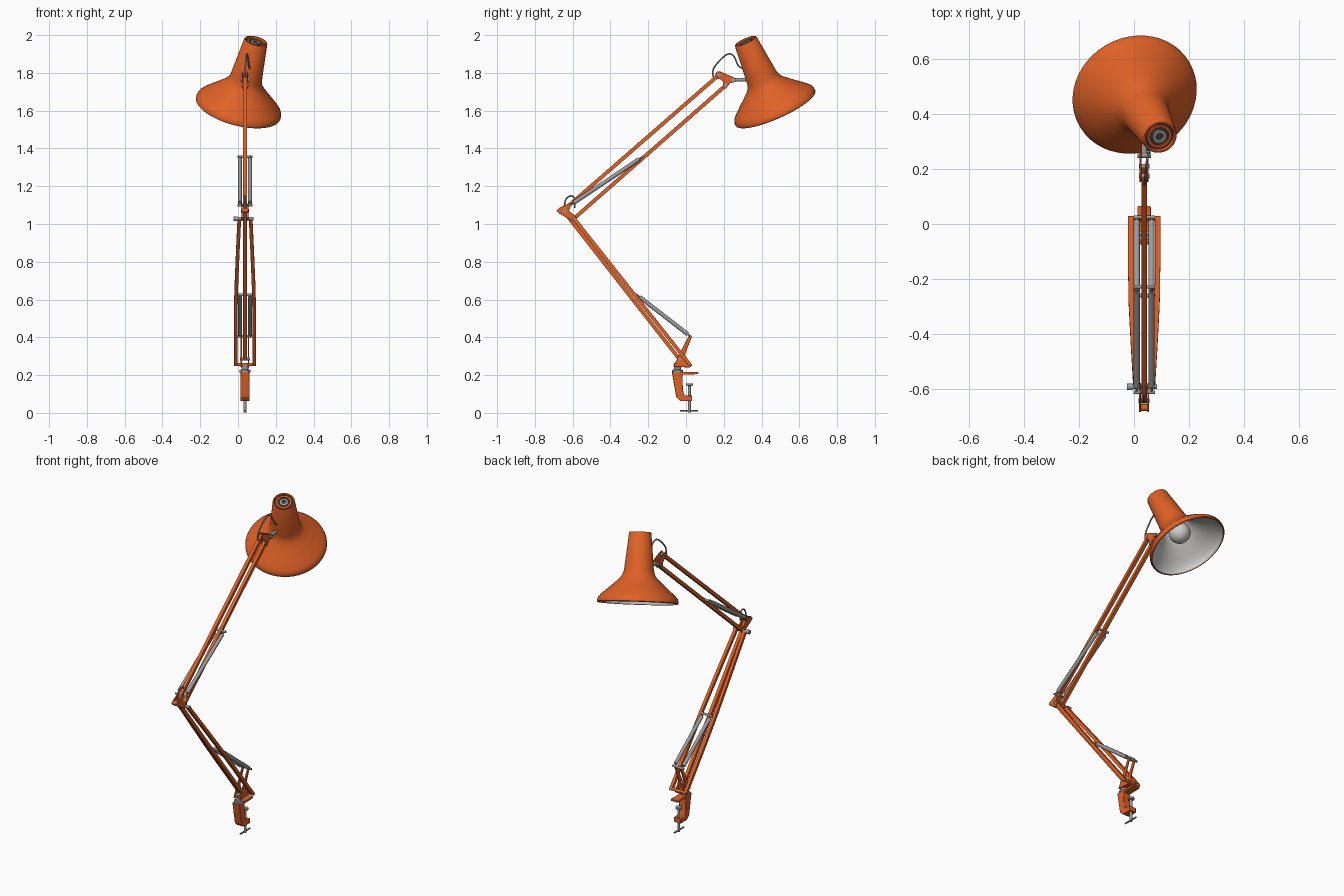
import bpy, bmesh, math
from mathutils import Vector, Matrix

if "Cube" in bpy.data.objects:
    bpy.data.objects.remove(bpy.data.objects["Cube"])

CX = 0.037  # centre plane of the arms


def material(name, r, g, b):
    m = bpy.data.materials.new(name)
    m.diffuse_color = (r, g, b, 1)
    m.use_nodes = True
    m.node_tree.nodes["Principled BSDF"].inputs["Base Color"].default_value = m.diffuse_color
    return m


ORANGE = material("orange paint", 0.74, 0.12, 0.02)
STEEL = material("steel grey", 0.33, 0.33, 0.33)
LINING = material("pale lining", 0.62, 0.61, 0.60)
DARK = material("dark grey", 0.05, 0.045, 0.04)


def finish(name, bm, mats, bevel=0):
    bmesh.ops.recalc_face_normals(bm, faces=bm.faces[:])
    me = bpy.data.meshes.new(name)
    bm.to_mesh(me)
    bm.free()
    for m in mats:
        me.materials.append(m)
    ob = bpy.data.objects.new(name, me)
    bpy.context.collection.objects.link(ob)
    if bevel:
        b = ob.modifiers.new("Bevel", 'BEVEL')
        b.width, b.segments = bevel, 2
    return ob


def sweep(name, pts, r, mat, sides=12):
    """Sweep a round (or square, sides=4) section along a path."""
    pts = [Vector(p) for p in pts]
    bm = bmesh.new()
    rings = []
    if sides == 4:
        r *= math.sqrt(2)
    for i, p in enumerate(pts):
        t = (pts[min(i + 1, len(pts) - 1)] - pts[max(i - 1, 0)]).normalized()
        ref = Vector((1, 0, 0)) if abs(t.x) < 0.9 else Vector((0, 0, 1))
        u = (ref - t * ref.dot(t)).normalized()
        v = t.cross(u)
        ring = []
        for k in range(sides):
            a = math.tau * (k + 0.5) / sides
            ring.append(bm.verts.new(p + r * (u * math.cos(a) + v * math.sin(a))))
        rings.append(ring)
    for a, b in zip(rings, rings[1:]):
        for k in range(sides):
            n = (k + 1) % sides
            bm.faces.new((a[k], a[n], b[n], b[k]))
    bm.faces.new(rings[0])
    bm.faces.new(rings[-1])
    return finish(name, bm, [mat])


def plate(name, outline, x, width, mat, bevel=0.003):
    """Extrude a y-z outline across x."""
    bm = bmesh.new()
    f = bm.faces.new([bm.verts.new((x - width / 2, y, z)) for y, z in outline])
    geo = bmesh.ops.extrude_face_region(bm, geom=[f])["geom"]
    bmesh.ops.translate(bm, vec=(width, 0, 0),
                        verts=[g for g in geo if isinstance(g, bmesh.types.BMVert)])
    return finish(name, bm, [mat], bevel)


def lathe(name, profile, frame, mats, band=None, seg=48):
    """Revolve (radius, height) points; band lists a material per step."""
    bm = bmesh.new()
    rings = []
    for r, z in profile:
        n = 1 if r == 0 else seg
        rings.append([bm.verts.new(frame @ Vector((r * math.cos(math.tau * k / seg),
                      r * math.sin(math.tau * k / seg), z))) for k in range(n)])
    for i, (a, b) in enumerate(zip(rings, rings[1:])):
        for k in range(seg):
            n = (k + 1) % seg
            quad = [a[k % len(a)], a[n % len(a)], b[n % len(b)], b[k % len(b)]]
            f = bm.faces.new(list(dict.fromkeys(quad)))
            f.material_index = band[i] if band else 0
    return finish(name, bm, mats)


def pin(name, y, z, half, r, mat=STEEL):
    return sweep(name, [(CX - half, y, z), (CX + half, y, z)], r, mat)


def smooth_path(pts, steps=6):
    """Catmull-Rom points through a short path."""
    p = [Vector(q) for q in pts]
    p = [p[0]] + p + [p[-1]]
    out = []
    for a, b, c, d in zip(p, p[1:], p[2:], p[3:]):
        for s in range(steps):
            t = s / steps
            out.append(0.5 * (2 * b + (c - a) * t + (2 * a - 5 * b + 4 * c - d) * t * t
                              + (3 * b - a - 3 * c + d) * t ** 3))
    return out + [p[-1]]


# --- desk clamp ---
plate("clamp_body", [(-0.075, 0.217), (0.065, 0.217), (0.065, 0.205), (-0.02, 0.203),
                     (-0.016, 0.12), (-0.008, 0.092), (0.033, 0.092), (0.033, 0.062),
                     (-0.03, 0.062), (-0.052, 0.085)], CX, 0.048, ORANGE)
SY = 0.018
lathe("clamp_screw", [(0, 0), (0.008, 0), (0.008, 0.14), (0.019, 0.143), (0.019, 0.153), (0, 0.153)],
      Matrix.Translation((CX, SY, 0.003)), [STEEL], seg=16)
sweep("clamp_handle", [(CX, SY - 0.05, 0.011), (CX, SY + 0.045, 0.011)], 0.005, STEEL, 8)
lathe("swivel_post", [(0, 0), (0.028, 0), (0.028, 0.012), (0.018, 0.014), (0.018, 0.05), (0, 0.05)],
      Matrix.Translation((CX, -0.045, 0.215)), [STEEL], seg=24)

# --- base bracket ---
for s in (-1, 1):
    plate("base_bracket", [(-0.068, 0.245), (0.02, 0.24), (0.033, 0.255), (0.0, 0.285),
                           (-0.005, 0.31), (0.032, 0.405), (0.018, 0.415), (-0.04, 0.3)],
          CX + s * 0.019, 0.007, ORANGE, 0.002)
plate("base_bracket_floor", [(-0.066, 0.245), (0.02, 0.24), (0.02, 0.252), (-0.066, 0.257)],
      CX, 0.038, ORANGE, 0.001)
pin("base_cross_bar", 0.02, 0.256, 0.059, 0.009, ORANGE)
pin("base_pivot", -0.035, 0.285, 0.026, 0.009)

# --- lower arm: single rear bar and bowed outer pair ---
sweep("lower_centre_bar", [(CX, -0.035, 0.285), (CX, -0.645, 1.065)], 0.010, ORANGE, 4)
for s in (-1, 1):
    path = []
    for t, off in ((0, 0.049), (0.3, 0.049), (0.5, 0.047), (0.75, 0.039), (1, 0.030)):
        path.append((CX + s * off, 0.02 - 0.612 * t, 0.256 + 0.772 * t))
    sweep("lower_side_bar", path, 0.0095, ORANGE, 4)


# --- tension springs: body, hook ends and cross pins ---
def spring_pair(name, a, b):
    a, b = Vector(a), Vector(b)
    for s in (-1, 1):
        def at(t):
            q = a.lerp(b, t)
            return (CX + s * 0.027, q.x, q.y)
        sweep(name + "_spring", [at(0.05), at(0.95)], 0.0115, STEEL)
        sweep(name + "_spring_hook", [at(0), at(1)], 0.005, STEEL, 8)
    for q in (a, b):
        pin(name + "_spring_pin", q.x, q.y, 0.039, 0.007)


spring_pair("lower", (0.024, 0.405), (-0.26, 0.625))
spring_pair("upper", (-0.612, 1.10), (-0.228, 1.357))

# --- elbow ---
for s in (-1, 1):
    plate("elbow_plate", [(-0.672, 1.085), (-0.685, 1.07), (-0.672, 1.056), (-0.6, 1.015),
                          (-0.578, 1.02), (-0.582, 1.04), (-0.62, 1.07), (-0.605, 1.105),
                          (-0.62, 1.11)], CX + s * 0.015, 0.006, ORANGE, 0.0015)
pin("elbow_end_roller", -0.668, 1.071, 0.018, 0.013, ORANGE)
pin("elbow_pivot", -0.643, 1.07, 0.02, 0.009)
pin("elbow_cross_pin", -0.592, 1.028, 0.046, 0.009)
sweep("elbow_wing_nut", [(CX - 0.062, -0.592, 1.028), (CX - 0.04, -0.592, 1.028)], 0.013, STEEL)

# --- upper arm: two parallel bars ---
sweep("upper_top_bar", [(CX, -0.64, 1.08), (CX, 0.175, 1.79)], 0.010, ORANGE, 4)
sweep("upper_bottom_bar", [(CX, -0.592, 1.03), (CX, 0.212, 1.735)], 0.010, ORANGE, 4)

# --- head bracket ---
for s in (-1, 1):
    plate("head_bracket", [(0.152, 1.79), (0.165, 1.808), (0.185, 1.806), (0.262, 1.772),
                           (0.262, 1.752), (0.232, 1.745), (0.212, 1.717), (0.195, 1.725),
                           (0.195, 1.755)], CX + s * 0.0135, 0.006, ORANGE, 0.0015)
pin("head_upper_pivot", 0.175, 1.79, 0.019, 0.009)
pin("head_lower_pivot", 0.21, 1.735, 0.019, 0.009)
pin("head_tilt_knob", 0.25, 1.763, 0.024, 0.011)
sweep("head_stem", [(CX, 0.245, 1.763), (CX, 0.335, 1.763)], 0.010, STEEL)

# --- cables ---
sweep("head_cable", smooth_path([(CX, 0.175, 1.77), (CX, 0.145, 1.78), (CX + 0.002, 0.15, 1.83),
                                 (CX + 0.008, 0.212, 1.895), (CX + 0.014, 0.25, 1.892),
                                 (CX + 0.022, 0.28, 1.835), (CX + 0.028, 0.32, 1.82)]),
      0.0045, STEEL, 8)
sweep("elbow_cable", smooth_path([(CX, -0.645, 1.08), (CX, -0.638, 1.125), (CX, -0.615, 1.148),
                                  (CX, -0.592, 1.138), (CX, -0.59, 1.085)]), 0.0045, STEEL, 8)

# --- shade, tilted about its own axis ---
axis = Vector((0.095, -0.16, 0.36)).normalized()
shade = Matrix.Translation((0, 0.475, 1.61)) @ axis.to_track_quat('Z', 'Y').to_matrix().to_4x4()
outer = [(0.226, 0.0), (0.231, 0.004), (0.231, 0.016), (0.226, 0.03), (0.214, 0.044),
         (0.18, 0.075), (0.14, 0.11), (0.108, 0.14), (0.093, 0.16), (0.085, 0.185),
         (0.063, 0.40), (0.060, 0.404), (0.054, 0.404), (0.052, 0.392)]
inner = [(0.222, 0.002), (0.222, 0.016), (0.208, 0.04), (0.174, 0.07), (0.134, 0.105),
         (0.102, 0.135), (0.086, 0.158), (0.079, 0.185), (0.066, 0.3), (0, 0.3)]
prof = outer[::-1] + inner
lathe("shade", prof, shade, [ORANGE, LINING],
      [0 if i < len(outer) else 1 for i in range(len(prof) - 1)])

# vented cap: alternating orange rings, dark slots and a steel centre
lathe("shade_cap", [(0.0535, 0.392), (0.046, 0.392), (0.045, 0.398), (0.036, 0.398), (0.035, 0.392),
                    (0.026, 0.392), (0.025, 0.4), (0.014, 0.4), (0.013, 0.394), (0, 0.394)],
      shade, [ORANGE, DARK, STEEL], [1, 0, 0, 0, 1, 2, 2, 2, 1])

# bulb and its holder
bulb = [(0.062 * math.sin(a), 0.11 - 0.062 * math.cos(a))
        for a in [math.radians(15 * k) for k in range(1, 10)]]
lathe("bulb", [(0, 0.048)] + bulb + [(0.03, 0.175), (0.026, 0.2), (0, 0.2)], shade, [LINING], seg=32)
lathe("bulb_holder", [(0, 0.19), (0.032, 0.19), (0.032, 0.302), (0, 0.302)], shade, [DARK], seg=24)

bpy.ops.object.select_all(action='SELECT')
bpy.context.view_layer.objects.active = bpy.data.objects["shade"]
bpy.ops.object.shade_smooth_by_angle(angle=math.radians(35))
